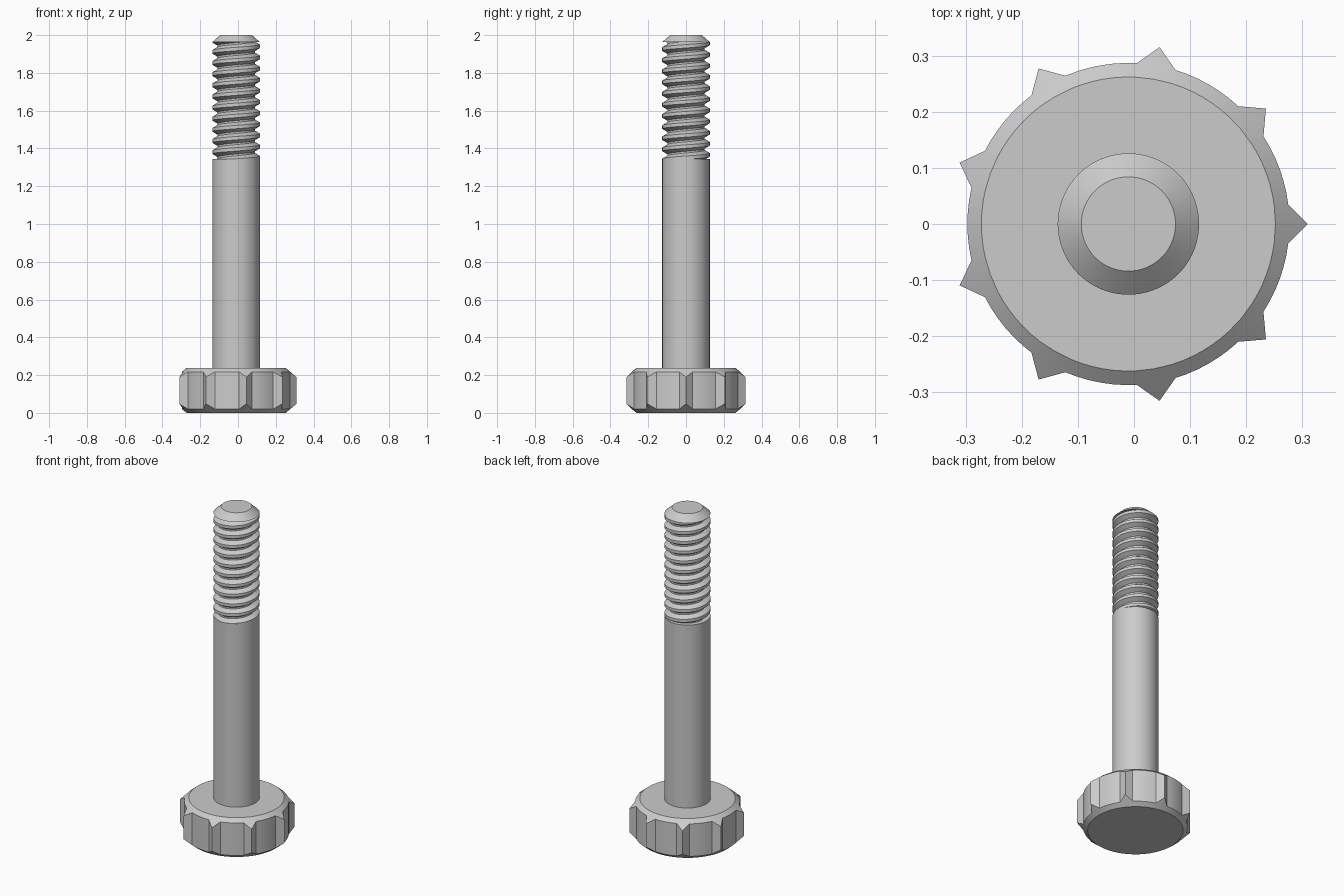
import bpy, bmesh
from math import cos, sin, pi, radians

if "Cube" in bpy.data.objects:
    bpy.data.objects.remove(bpy.data.objects["Cube"])

CX = -0.01            # bolt axis
R_SHAFT, R_ROOT = 0.126, 0.099
Z_HEAD, Z_THREAD, Z_TIP, Z_END = 0.238, 1.345, 1.963, 2.0
SIDES = 72


def finish(name, bm, angle=20):
    bmesh.ops.recalc_face_normals(bm, faces=bm.faces)
    mesh = bpy.data.meshes.new(name)
    bm.to_mesh(mesh)
    bm.free()
    ob = bpy.data.objects.new(name, mesh)
    bpy.context.collection.objects.link(ob)
    ob.location.x = CX
    bpy.ops.object.select_all(action='DESELECT')
    ob.select_set(True)
    bpy.context.view_layer.objects.active = ob
    bpy.ops.object.shade_smooth_by_angle(angle=radians(angle))
    return ob


def loft(name, rings):
    """Skin a stack of equal-length point rings and cap both ends."""
    bm = bmesh.new()
    rows = [[bm.verts.new(p) for p in ring] for ring in rings]
    n = len(rows[0])
    for a, b in zip(rows, rows[1:]):
        for i in range(n):
            k = (i + 1) % n
            bm.faces.new((a[i], a[k], b[k], b[i]))
    bm.faces.new(rows[0][::-1])
    bm.faces.new(rows[-1])
    return finish(name, bm)


def circle(r, z):
    return [(r * cos(2 * pi * i / SIDES), r * sin(2 * pi * i / SIDES), z)
            for i in range(SIDES)]


# Knurled head: nine pointed ribs on a round body, chamfered top and bottom
R_FACE, R_BODY, R_RIB, SLOPE = 0.262, 0.287, 0.32, 0.83
outline = []
for k in range(9):
    outline.append((radians(40 * k), R_RIB))
    outline += [(radians(40 * k + 7 + 26 * i / 6), R_BODY) for i in range(7)]


def head_ring(flat, z_of):
    return [((R_FACE if flat else r) * cos(a), (R_FACE if flat else r) * sin(a), z_of(r))
            for a, r in outline]


loft("knurled_head", [
    head_ring(True, lambda r: 0.0),
    head_ring(False, lambda r: (r - R_FACE) * SLOPE),
    head_ring(False, lambda r: Z_HEAD - (r - R_FACE) * SLOPE),
    head_ring(True, lambda r: Z_HEAD)])

# Plain shaft and chamfered tip
loft("shaft", [circle(R_SHAFT, Z_HEAD - 0.02), circle(R_SHAFT, Z_THREAD)])
loft("tip", [circle(R_SHAFT, Z_TIP), circle(0.084, Z_END)])

# Right-hand helical thread, trimmed flat at both ends
PITCH, N, TURNS = 0.059, 48, 14
PROFILE = [(0.0, R_SHAFT), (0.016, R_ROOT), (0.025, R_ROOT), (0.041, R_SHAFT)]
bm = bmesh.new()
start = 1.36 - 2 * PITCH
grid = []
for s in range(TURNS * N + 1):
    a = 2 * pi * s / N
    grid.append([bm.verts.new((r * cos(a), r * sin(a), start + PITCH * s / N + dz))
                 for dz, r in PROFILE])
for s in range((TURNS - 1) * N):
    for j in range(4):
        up = (grid[s][j + 1], grid[s + 1][j + 1]) if j < 3 else (grid[s + N][0], grid[s + N + 1][0])
        bm.faces.new((grid[s][j], grid[s + 1][j], up[1], up[0]))
for z, n in ((Z_THREAD, -1), (Z_TIP, 1)):
    bmesh.ops.bisect_plane(bm, geom=bm.verts[:] + bm.edges[:] + bm.faces[:],
                           plane_co=(0, 0, z), plane_no=(0, 0, n), clear_outer=True)
bmesh.ops.delete(bm, geom=[v for v in bm.verts if not v.link_faces], context='VERTS')
finish("thread", bm)
